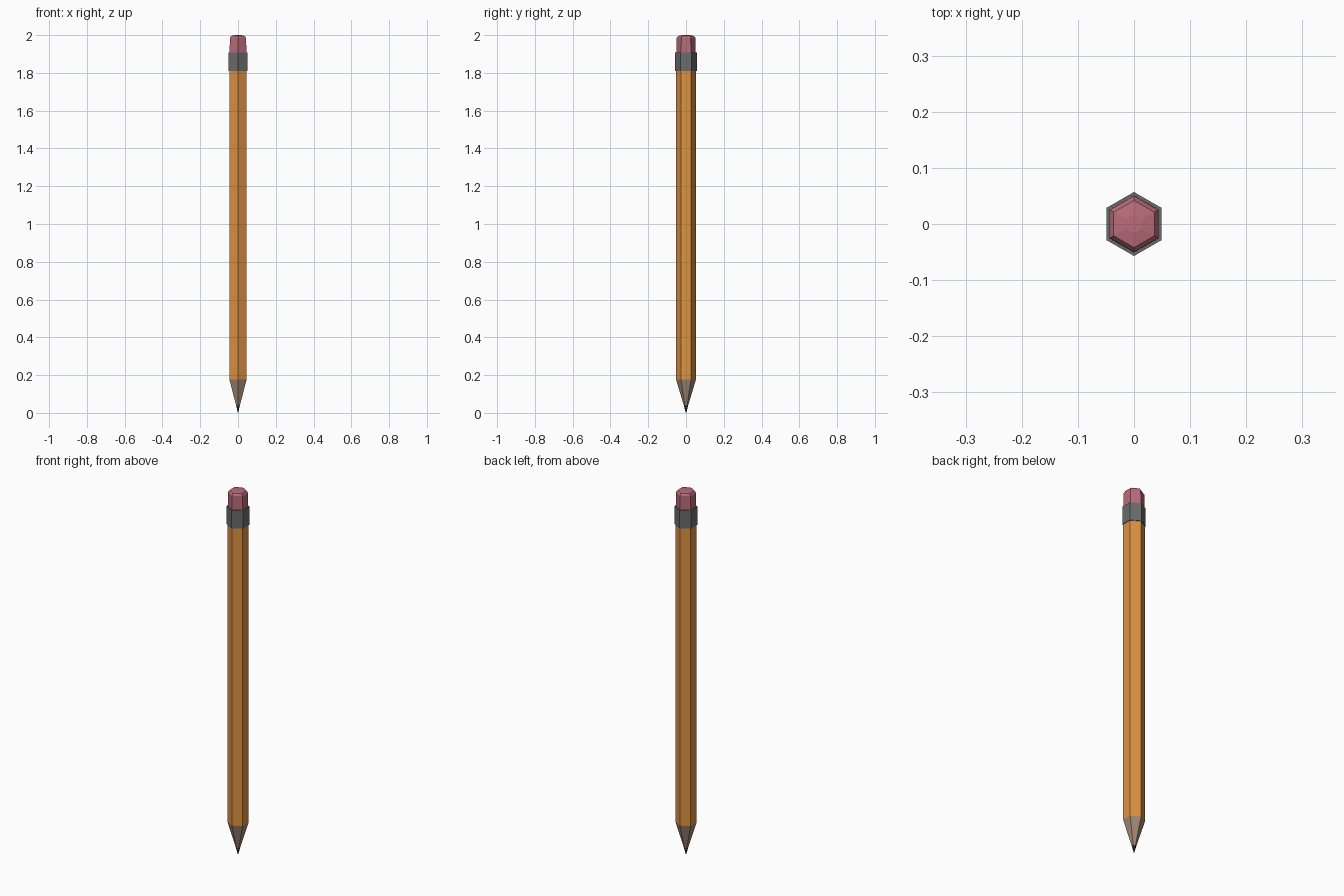
import bpy, bmesh, math

if "Cube" in bpy.data.objects:
    bpy.data.objects.remove(bpy.data.objects["Cube"])

SIDES = 6


def material(name, rgb):
    m = bpy.data.materials.new(name)
    m.diffuse_color = (*rgb, 1)
    m.use_nodes = True
    m.node_tree.nodes["Principled BSDF"].inputs["Base Color"].default_value = m.diffuse_color
    return m


def hex_part(name, profile, mat):
    """Stack hexagonal rings (circumradius, z) into a closed flat-sided solid."""
    bm = bmesh.new()
    rings = []
    for r, z in profile:
        ring = []
        for i in range(SIDES):
            a = math.radians(90) + math.tau * i / SIDES
            ring.append(bm.verts.new((r * math.cos(a), r * math.sin(a), z)))
        rings.append(ring)
    for lo, hi in zip(rings, rings[1:]):
        for i in range(SIDES):
            j = (i + 1) % SIDES
            bm.faces.new((lo[i], lo[j], hi[j], hi[i]))
    bm.faces.new(rings[0][::-1])
    bm.faces.new(rings[-1])
    mesh = bpy.data.meshes.new(name)
    bm.to_mesh(mesh)
    bm.free()
    mesh.materials.append(mat)
    ob = bpy.data.objects.new(name, mesh)
    bpy.context.collection.objects.link(ob)
    return ob


# Graphite point
hex_part("lead_tip", [(0.001, 0.0), (0.011, 0.038)],
         material("graphite", (0.03, 0.03, 0.03)))
# Sharpened bare wood
hex_part("sharpened_wood", [(0.011, 0.038), (0.053, 0.178)],
         material("bare_wood", (0.36, 0.25, 0.17)))
# Painted hexagonal shaft
hex_part("shaft", [(0.053, 0.178), (0.053, 1.82)],
         material("orange_paint", (0.72, 0.29, 0.055)))
# Metal collar
hex_part("ferrule", [(0.057, 1.81), (0.057, 1.908)],
         material("dark_metal", (0.14, 0.15, 0.145)))
# Eraser with a shallow domed top
hex_part("eraser", [(0.051, 1.90), (0.050, 1.985), (0.042, 1.996), (0.017, 2.0)],
         material("pink_rubber", (0.48, 0.15, 0.19)))
